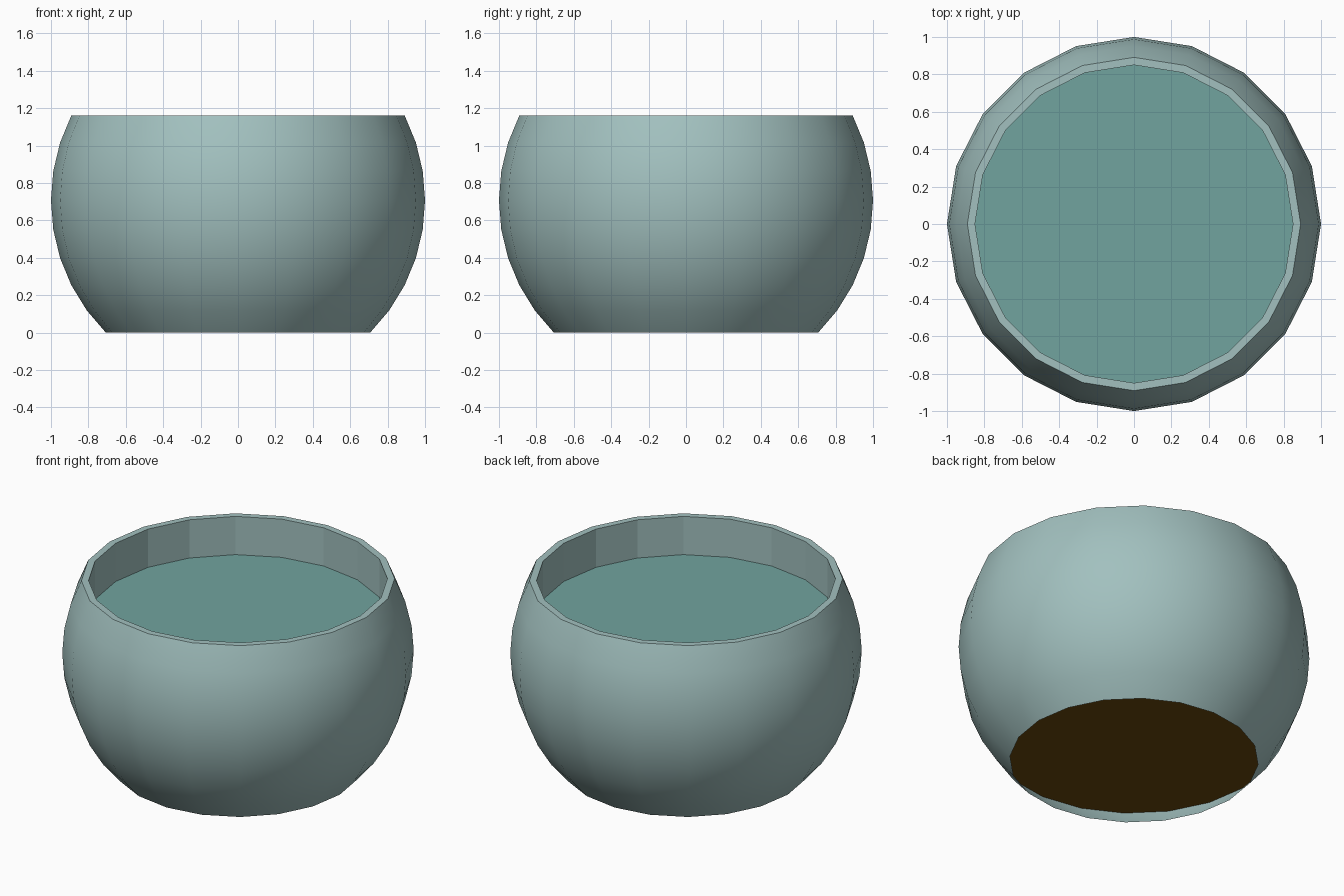
import bpy, bmesh
from math import sin, cos, radians

if "Cube" in bpy.data.objects:
    bpy.data.objects.remove(bpy.data.objects["Cube"])

SIDES = 20
CENTRE_Z = sin(radians(45))          # unit sphere cut 45 degrees below the equator


def material(name, color):
    m = bpy.data.materials.new(name)
    m.diffuse_color = (*color, 1)
    m.use_nodes = True
    m.node_tree.nodes["Principled BSDF"].inputs["Base Color"].default_value = m.diffuse_color
    return m


def finish(name, bm, mat):
    me = bpy.data.meshes.new(name)
    bm.to_mesh(me)
    bm.free()
    me.materials.append(mat)
    ob = bpy.data.objects.new(name, me)
    bpy.context.collection.objects.link(ob)


def ring(bm, r, z):
    step = radians(360 / SIDES)
    return [bm.verts.new((r * cos(i * step), r * sin(i * step), z))
            for i in range(SIDES)]


def disc(name, r, z, mat, up):
    bm = bmesh.new()
    verts = ring(bm, r, z)
    bm.faces.new(verts if up else verts[::-1])
    finish(name, bm, mat)


# Bowl: smooth sphere wall, flat rim, straight faceted inner wall
profile = [(cos(radians(a)), CENTRE_Z + sin(radians(a))) for a in range(-45, 28, 9)]
outer_steps = len(profile) - 1
floor_r, floor_z = profile[1]
top_z = profile[-1][1]
inner_r, water_z = 0.85, top_z - 0.24
profile += [(inner_r, top_z), (inner_r, water_z)]

bm = bmesh.new()
rings = [ring(bm, r, z) for r, z in profile]
for k in range(len(rings) - 1):
    lower, upper = rings[k], rings[k + 1]
    for i in range(SIDES):
        j = (i + 1) % SIDES
        f = bm.faces.new((lower[i], lower[j], upper[j], upper[i]))
        f.smooth = k < outer_steps
finish("bowl", bm, material("bowl_glass", (0.36, 0.53, 0.52)))

# Water surface, and the soil seen through the open base
disc("water", inner_r, water_z, material("water_teal", (0.165, 0.37, 0.345)), True)
disc("soil", floor_r, floor_z, material("soil_brown", (0.14, 0.065, 0.004)), False)
